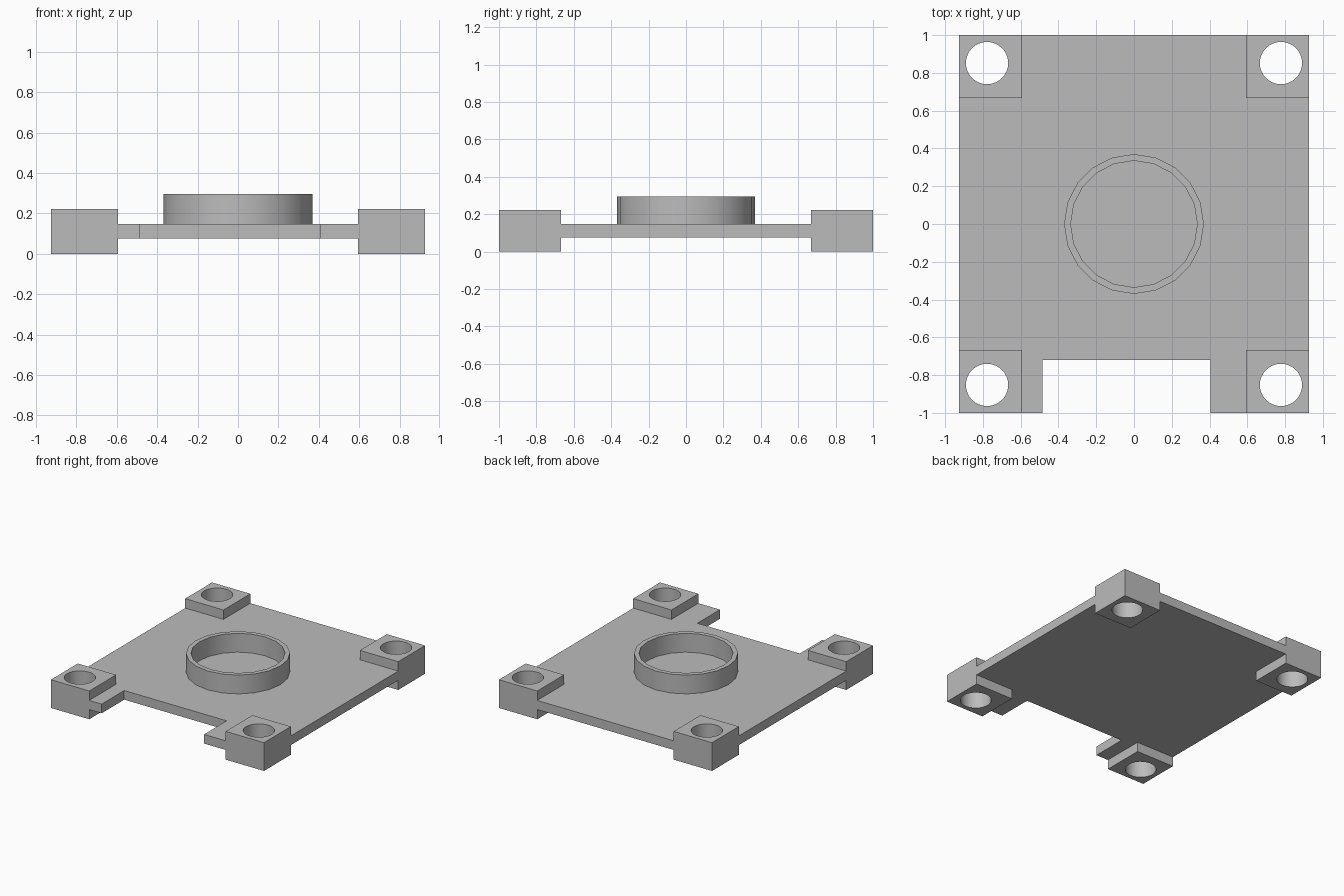
import bpy
import bmesh
from math import radians

cube = bpy.data.objects.get("Cube")
if cube:
    bpy.data.objects.remove(cube, do_unlink=True)

grey = bpy.data.materials.new("plain_grey")
grey.use_nodes = True
colour = (0.5, 0.5, 0.5, 1)
grey.diffuse_color = colour
grey.node_tree.nodes["Principled BSDF"].inputs["Base Color"].default_value = colour

HALF_X, HALF_Y = 0.926, 1.0      # outer footprint
BLOCK = 0.333                    # corner block side
BLOCK_TOP = 0.222
PLATE_LOW, PLATE_TOP = 0.076, 0.148
RING_TOP = 0.296


def prism(name, outline, low, high):
    """Extrude a counter-clockwise outline from low to high."""
    bm = bmesh.new()
    face = bm.faces.new([bm.verts.new((x, y, low)) for x, y in outline])
    out = bmesh.ops.extrude_face_region(bm, geom=[face], use_keep_orig=True)
    for v in out["geom"]:
        if isinstance(v, bmesh.types.BMVert):
            v.co.z = high
    bmesh.ops.recalc_face_normals(bm, faces=bm.faces)
    mesh = bpy.data.meshes.new(name)
    bm.to_mesh(mesh)
    bm.free()
    obj = bpy.data.objects.new(name, mesh)
    bpy.context.collection.objects.link(obj)
    mesh.materials.append(grey)
    return obj


def cylinder(name, x, y, radius, low, high, sides):
    bpy.ops.mesh.primitive_cylinder_add(vertices=sides, radius=radius, depth=high - low,
                                        location=(x, y, (low + high) / 2))
    obj = bpy.context.object
    obj.name = name
    obj.data.materials.append(grey)
    return obj


def smooth(obj):
    bpy.ops.object.select_all(action="DESELECT")
    obj.select_set(True)
    bpy.context.view_layer.objects.active = obj
    bpy.ops.object.shade_smooth_by_angle(angle=radians(30))


def drill(obj, cutter):
    """Subtract the cutter, then discard it."""
    mod = obj.modifiers.new("hole", "BOOLEAN")
    mod.operation = "DIFFERENCE"
    mod.solver = "EXACT"
    mod.object = cutter
    bpy.ops.object.select_all(action="DESELECT")
    obj.select_set(True)
    bpy.context.view_layer.objects.active = obj
    bpy.ops.object.modifier_apply(modifier=mod.name)
    bpy.data.objects.remove(cutter, do_unlink=True)
    smooth(obj)


# Base plate: corners left free for the blocks, notch in the front edge
ix, iy = HALF_X - BLOCK, HALF_Y - BLOCK
left, right, depth = -0.485, 0.405, -0.72
prism("base_plate", [
    (-ix, -HALF_Y), (left, -HALF_Y), (left, depth), (right, depth),
    (right, -HALF_Y), (ix, -HALF_Y), (ix, -iy), (HALF_X, -iy),
    (HALF_X, iy), (ix, iy), (ix, HALF_Y), (-ix, HALF_Y),
    (-ix, iy), (-HALF_X, iy), (-HALF_X, -iy), (-ix, -iy)], PLATE_LOW, PLATE_TOP)

# Corner blocks with vertical through holes
for sx, side in ((-1, "right"), (1, "left")):
    for sy, end in ((-1, "front"), (1, "back")):
        x0, x1 = sorted((sx * ix, sx * HALF_X))
        y0, y1 = sorted((sy * iy, sy * HALF_Y))
        block = prism(f"{end}_{side}_block", [(x0, y0), (x1, y0), (x1, y1), (x0, y1)],
                      0, BLOCK_TOP)
        drill(block, cylinder("hole_cutter", sx * 0.778, sy * 0.852, 0.112,
                              -0.1, BLOCK_TOP + 0.1, 32))

# Raised collar in the middle, open down to the plate
collar = cylinder("collar", 0, 0, 0.37, PLATE_TOP, RING_TOP, 20)
drill(collar, cylinder("collar_cutter", 0, 0, 0.335, PLATE_TOP - 0.1, RING_TOP + 0.1, 20))
